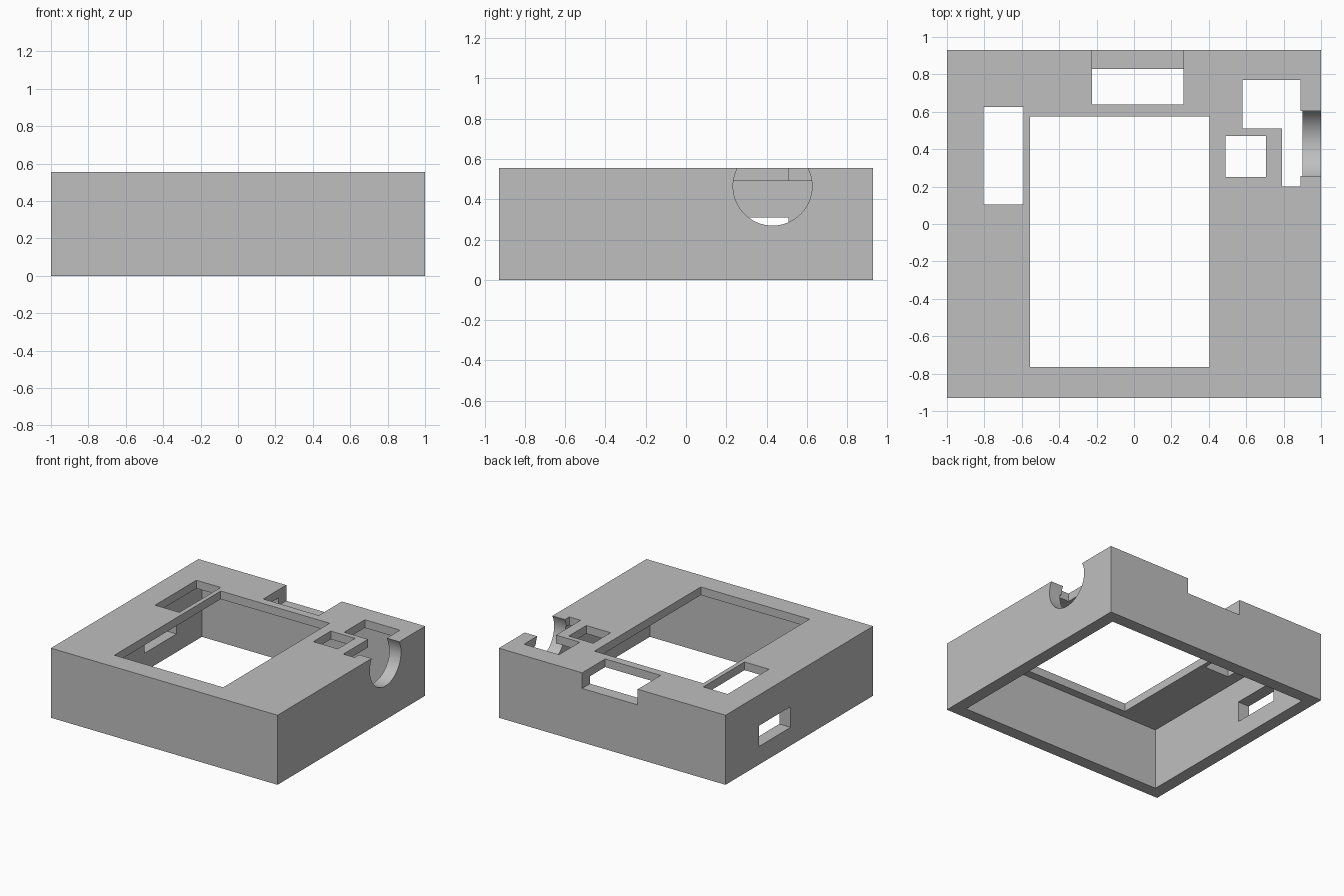
import bpy, math

default = bpy.data.objects.get("Cube")
if default:
    bpy.data.objects.remove(default, do_unlink=True)

W, D, H = 1.0, 0.93, 0.555      # half width, half depth, height
WALL, PLATE = 0.1, 0.49         # wall thickness, underside of top plate
OVER = 0.1                      # how far cutters pass a surface

grey = bpy.data.materials.new("plain grey")
grey.use_nodes = True
colour = (0.52, 0.52, 0.52, 1)
grey.diffuse_color = colour
grey.node_tree.nodes["Principled BSDF"].inputs["Base Color"].default_value = colour


def box(name, x, y, z):
    """Axis-aligned box from (min, max) ranges."""
    spans = (x, y, z)
    bpy.ops.mesh.primitive_cube_add(size=1)
    ob = bpy.context.object
    ob.name = name
    for v in ob.data.vertices:
        v.co = [(a + b) / 2 + c * (b - a) for (a, b), c in zip(spans, v.co)]
    return ob


def cut(target, cutter):
    """Subtract the cutter from the target and discard it."""
    cutter.hide_render = True
    mod = target.modifiers.new(cutter.name, "BOOLEAN")
    mod.operation = "DIFFERENCE"
    mod.solver = "EXACT"
    mod.object = cutter
    bpy.context.view_layer.objects.active = target
    bpy.ops.object.modifier_apply(modifier=mod.name)
    bpy.data.objects.remove(cutter, do_unlink=True)


# Enclosure: a solid block hollowed from below
case = box("enclosure_shell", (-W, W), (-D, D), (0, H))
cut(case, box("cavity", (-W + WALL, W - WALL), (-D + WALL, D - WALL), (-OVER, PLATE)))

# Openings through the top plate
openings = {
    "screen_opening": ((-0.555, 0.405), (-0.765, 0.575)),
    "side_slot": ((-0.805, -0.59), (0.105, 0.625)),
    "small_square_hole": ((0.49, 0.705), (0.25, 0.47)),
    "socket_recess": ((0.58, 0.89), (0.51, 0.77)),
    "socket_recess_leg": ((0.79, 0.89), (0.2, 0.55)),
}
for name, (x, y) in openings.items():
    cut(case, box(name, x, y, (PLATE - OVER, H + OVER)))

# Notch through the plate and the upper back wall
cut(case, box("back_notch", (-0.225, 0.265), (0.64, D + OVER), (0.43, H + OVER)))

# Window in the side wall
cut(case, box("side_window", (-W - OVER, -W + 2 * WALL), (0.11, 0.51), (0.145, 0.31)))

# Round socket hole in the opposite wall
bpy.ops.mesh.primitive_cylinder_add(vertices=96, radius=0.196, depth=0.3,
                                    location=(W, 0.43, 0.465),
                                    rotation=(0, math.pi / 2, 0))
socket = bpy.context.object
socket.name = "socket_hole"
cut(case, socket)

# One colour, smooth only around the round hole
case.data.materials.clear()
case.data.materials.append(grey)
for p in case.data.polygons:
    p.material_index = 0
bpy.ops.object.select_all(action="DESELECT")
case.select_set(True)
bpy.context.view_layer.objects.active = case
bpy.ops.object.shade_smooth_by_angle(angle=math.radians(30))
